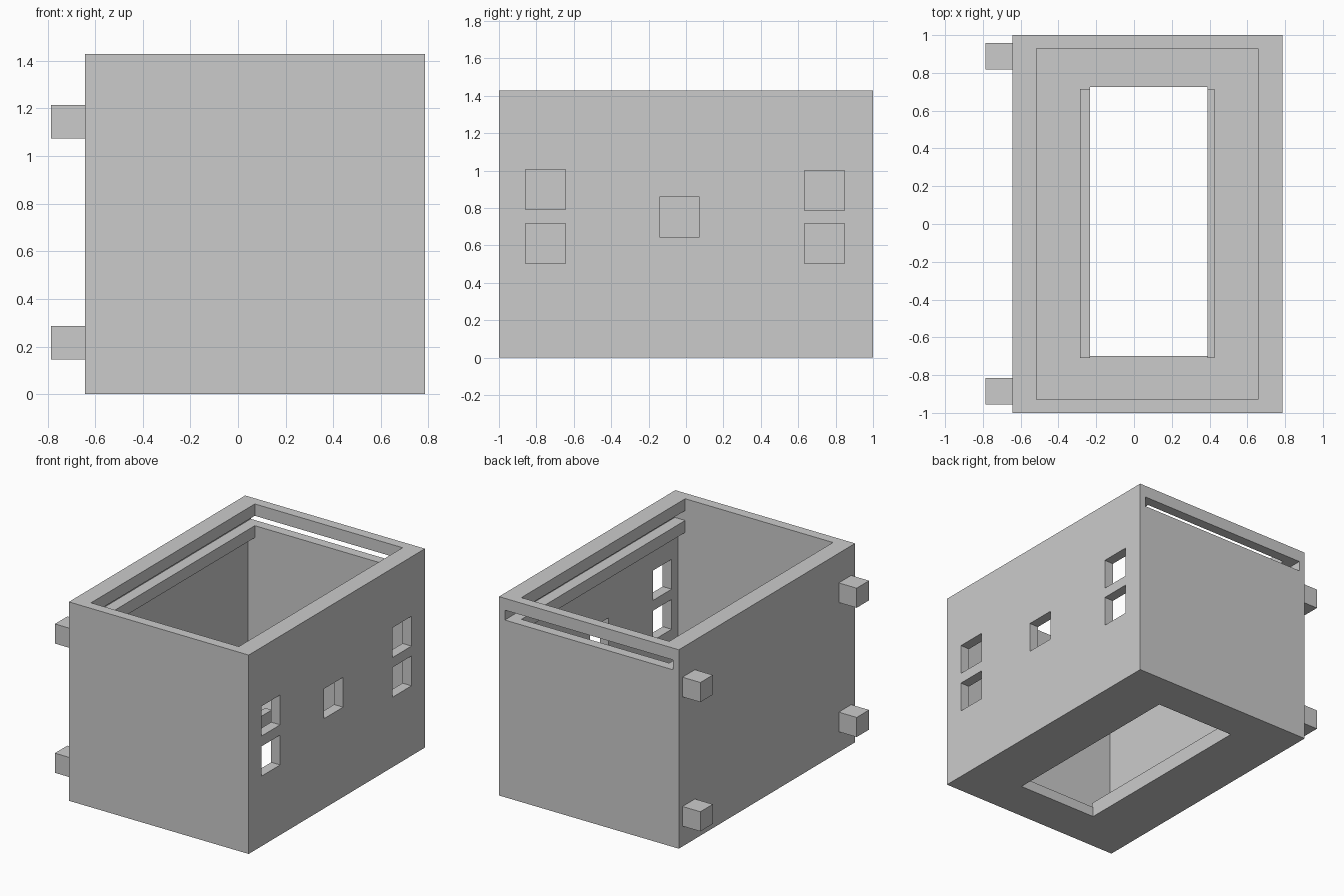
import bpy

if "Cube" in bpy.data.objects:
    bpy.data.objects.remove(bpy.data.objects["Cube"])

grey = bpy.data.materials.new("plain grey")
grey.diffuse_color = (0.6, 0.6, 0.6, 1)
grey.use_nodes = True
grey.node_tree.nodes["Principled BSDF"].inputs["Base Color"].default_value = grey.diffuse_color


def box(name, x, y, z):
    """Axis-aligned box from three (min, max) ranges."""
    corners = [(a, b, c) for a in x for b in y for c in z]
    faces = [(0, 1, 3, 2), (4, 6, 7, 5), (0, 4, 5, 1),
             (2, 3, 7, 6), (0, 2, 6, 4), (1, 5, 7, 3)]
    mesh = bpy.data.meshes.new(name)
    mesh.from_pydata(corners, [], faces)
    mesh.materials.append(grey)
    obj = bpy.data.objects.new(name, mesh)
    bpy.context.collection.objects.link(obj)
    return obj


# Outer block that becomes the housing
housing = box("housing", (-0.643, 0.785), (-1, 1), (0, 1.428))

cutters = [
    # Wide main cavity below the lid rails
    box("cavity_cutter", (-0.572, 0.714), (-0.929, 0.929), (0.0714, 1.186)),
    # Narrower mouth between the rails, open at the top
    box("mouth_cutter", (-0.517, 0.657), (-0.929, 0.929), (1.1, 1.6)),
    # Lid groove in both side walls, running out through the back
    box("groove_cutter", (-0.598, 0.739), (-0.929, 1.2), (1.272, 1.343)),
    # Opening in the floor
    box("floor_opening_cutter", (-0.232, 0.389), (-0.70, 0.725), (-0.2, 0.4)),
]

# Square windows through the right wall: lower corner y, z
for y, z in [(-0.857, 0.791), (-0.857, 0.503), (-0.143, 0.645),
             (0.633, 0.787), (0.633, 0.502)]:
    cutters.append(box("window_cutter", (0.6, 0.9),
                       (y, y + 0.214), (z, z + 0.214)))

for cutter in cutters:
    cutter.hide_render = True
    mod = housing.modifiers.new("cut", "BOOLEAN")
    mod.operation = "DIFFERENCE"
    mod.solver = "EXACT"
    mod.object = cutter

# Apply the cuts and discard the cutters
bpy.context.view_layer.update()
deps = bpy.context.evaluated_depsgraph_get()
result = bpy.data.meshes.new_from_object(housing.evaluated_get(deps))
housing.modifiers.clear()
housing.data = result
for cutter in cutters:
    bpy.data.objects.remove(cutter)

# Low ridges standing on the floor along the opening
for x in ((-0.285, -0.232), (0.389, 0.425)):
    box("floor_ridge", x, (-0.71, 0.715), (0.0714, 0.107))

# Four square pegs on the left wall
for y in (-0.956, 0.817):
    for z in (0.146, 1.074):
        box("side_peg", (-0.785, -0.643), (y, y + 0.141), (z, z + 0.141))
